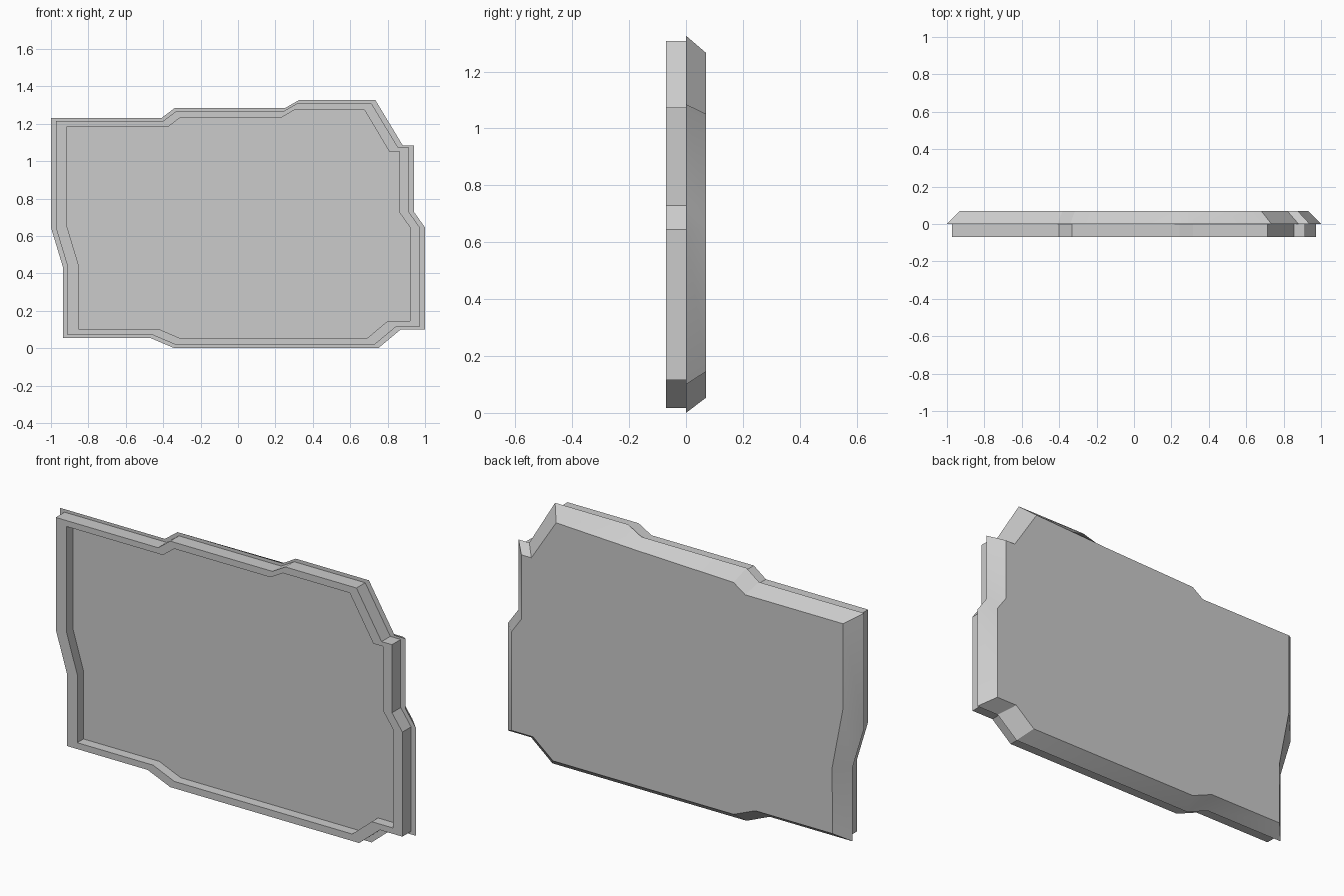
import bpy, bmesh

if "Cube" in bpy.data.objects:
    bpy.data.objects.remove(bpy.data.objects["Cube"])

# Widest outline of the panel (x, z), clockwise from the upper left
OUTLINE = [(-1, 1.23), (-.41, 1.23), (-.34, 1.283), (.25, 1.283), (.325, 1.326), (.735, 1.326),
           (.88, 1.085), (.94, 1.085), (.94, .73), (1, .645), (1, .10), (.87, .10),
           (.75, 0), (-.34, 0), (-.47, .055), (-.935, .055), (-.935, .43), (-1, .645)]
MID_Z = .663


def scaled(sx, sz, dx=0.0):
    return [(x * sx + dx, MID_Z + (z - MID_Z) * sz) for x, z in OUTLINE]


# Outlines of the rim, the recess and the chamfered back
rim = scaled(.973, .973, -.001)
recess = scaled(.916, .92, .003)
back = scaled(.931, .92)
back[2:6] = [(-.316, 1.23), (.235, 1.247), (.30, 1.25), (.68, 1.266)]
back[16] = (-.87, .44)
back[17] = (-.931, .755)

# Loft from the recess floor, over the rim and flange, to the back
sections = [(recess, -.02), (recess, -.07), (rim, -.07), (rim, 0), (OUTLINE, 0), (back, .07)]
bm = bmesh.new()
rings = [[bm.verts.new((x, y, z)) for x, z in pts] for pts, y in sections]
n = len(OUTLINE)
for a, b in zip(rings, rings[1:]):
    for i in range(n):
        j = (i + 1) % n
        bm.faces.new((a[i], a[j], b[j], b[i]))
bm.faces.new(rings[0])
bm.faces.new(rings[-1])
bmesh.ops.recalc_face_normals(bm, faces=bm.faces)

mesh = bpy.data.meshes.new("framed_panel")
bm.to_mesh(mesh)
bm.free()
panel = bpy.data.objects.new("framed_panel", mesh)
bpy.context.collection.objects.link(panel)

# Soften the shallow bends, keep the rim edges sharp
bpy.context.view_layer.objects.active = panel
panel.select_set(True)
bpy.ops.object.shade_smooth_by_angle(angle=.5)
